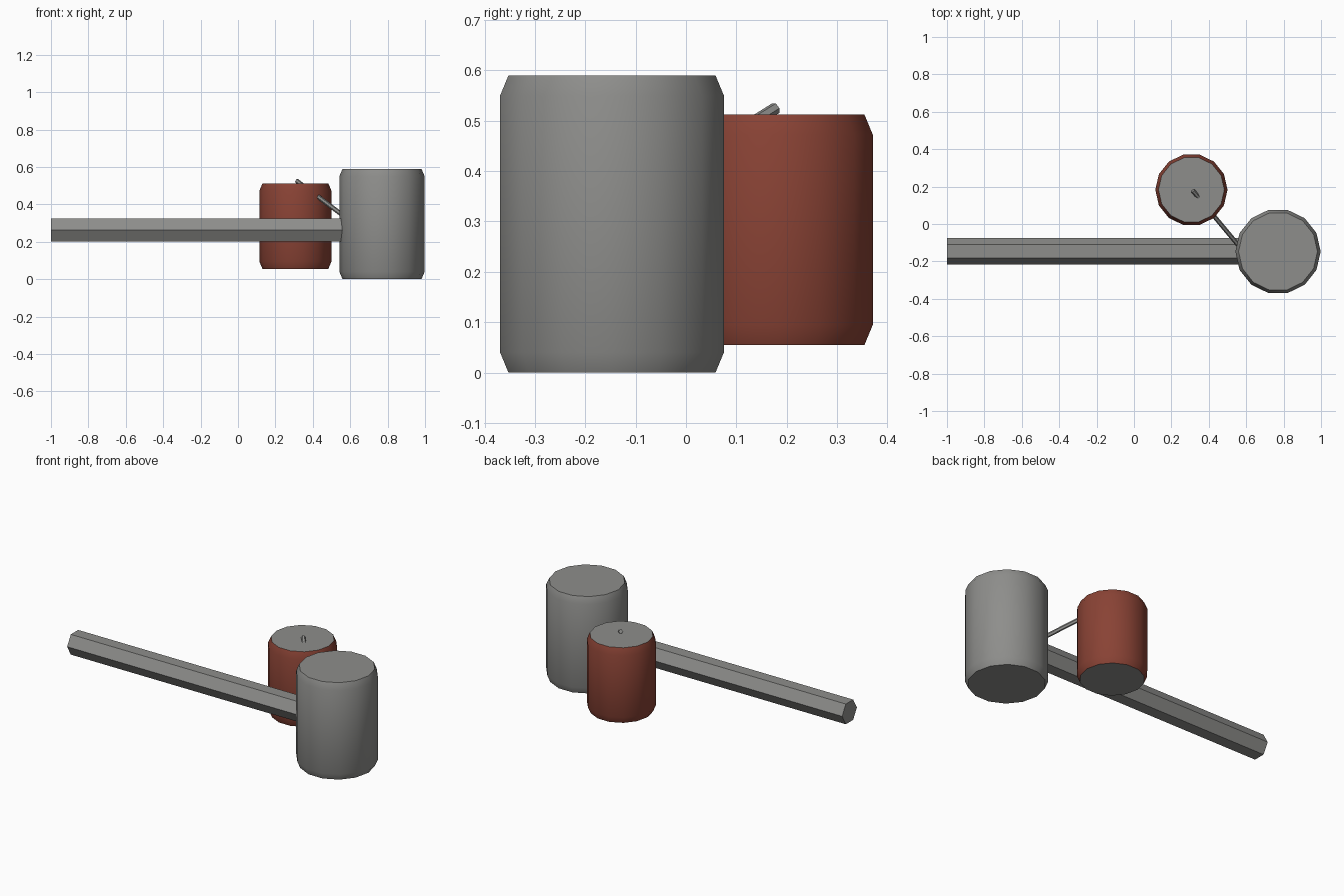
import bpy
import bmesh
import math
from mathutils import Matrix, Vector

cube = bpy.data.objects.get("Cube")
if cube:
    bpy.data.objects.remove(cube, do_unlink=True)


def make_material(name, rgb):
    mat = bpy.data.materials.new(name)
    mat.use_nodes = True
    mat.diffuse_color = (*rgb, 1)
    mat.node_tree.nodes["Principled BSDF"].inputs["Base Color"].default_value = (*rgb, 1)
    return mat


grey = make_material("steel grey", (0.27, 0.27, 0.26))
red = make_material("rust red", (0.25, 0.055, 0.035))


def make_prism(name, rings, sides, placement, side_mat, cap_mat):
    """Stack regular polygon rings of (height, radius) and cap both ends."""
    bm = bmesh.new()
    loops = []
    for height, radius in rings:
        angles = [math.tau * i / sides for i in range(sides)]
        loops.append([bm.verts.new((radius * math.cos(a), radius * math.sin(a), height))
                      for a in angles])
    for low, high in zip(loops, loops[1:]):
        for i in range(sides):
            j = (i + 1) % sides
            bm.faces.new((low[i], low[j], high[j], high[i]))
    for cap in (loops[0][::-1], loops[-1]):
        bm.faces.new(cap).material_index = 1
    bm.transform(placement)
    bmesh.ops.recalc_face_normals(bm, faces=bm.faces)
    mesh = bpy.data.meshes.new(name)
    bm.to_mesh(mesh)
    bm.free()
    mesh.materials.append(side_mat)
    mesh.materials.append(cap_mat)
    obj = bpy.data.objects.new(name, mesh)
    bpy.context.collection.objects.link(obj)
    bpy.ops.object.select_all(action='DESELECT')
    obj.select_set(True)
    bpy.context.view_layer.objects.active = obj
    bpy.ops.object.shade_smooth_by_angle(angle=math.radians(35))
    return obj


def make_drum(name, centre, height, radius, side_mat):
    """Upright drum with chamfered rims and grey ends."""
    rim, inset = 0.04, 0.017
    rings = [(0, radius - inset), (rim, radius),
             (height - rim, radius), (height, radius - inset)]
    make_prism(name, rings, 14, Matrix.Translation(centre), side_mat, grey)


def make_bar(name, start, end, radius):
    """Hexagonal bar between two points."""
    start, end = Vector(start), Vector(end)
    span = end - start
    turn = span.to_track_quat('Z', 'Y').to_matrix().to_4x4()
    make_prism(name, [(0, radius), (span.length, radius)], 6,
               Matrix.Translation(start) @ turn, grey, grey)


# Drums
make_drum("large_tank", (0.77, -0.147, 0), 0.59, 0.228, grey)
make_drum("small_barrel", (0.307, 0.183, 0.055), 0.457, 0.193, red)

# Long pipe into the tank, and thin rod linking the drums
make_bar("long_pipe", (-1, -0.145, 0.264), (0.6, -0.145, 0.264), 0.071)
make_bar("link_rod", (0.315, 0.178, 0.525), (0.58, -0.14, 0.327), 0.012)
